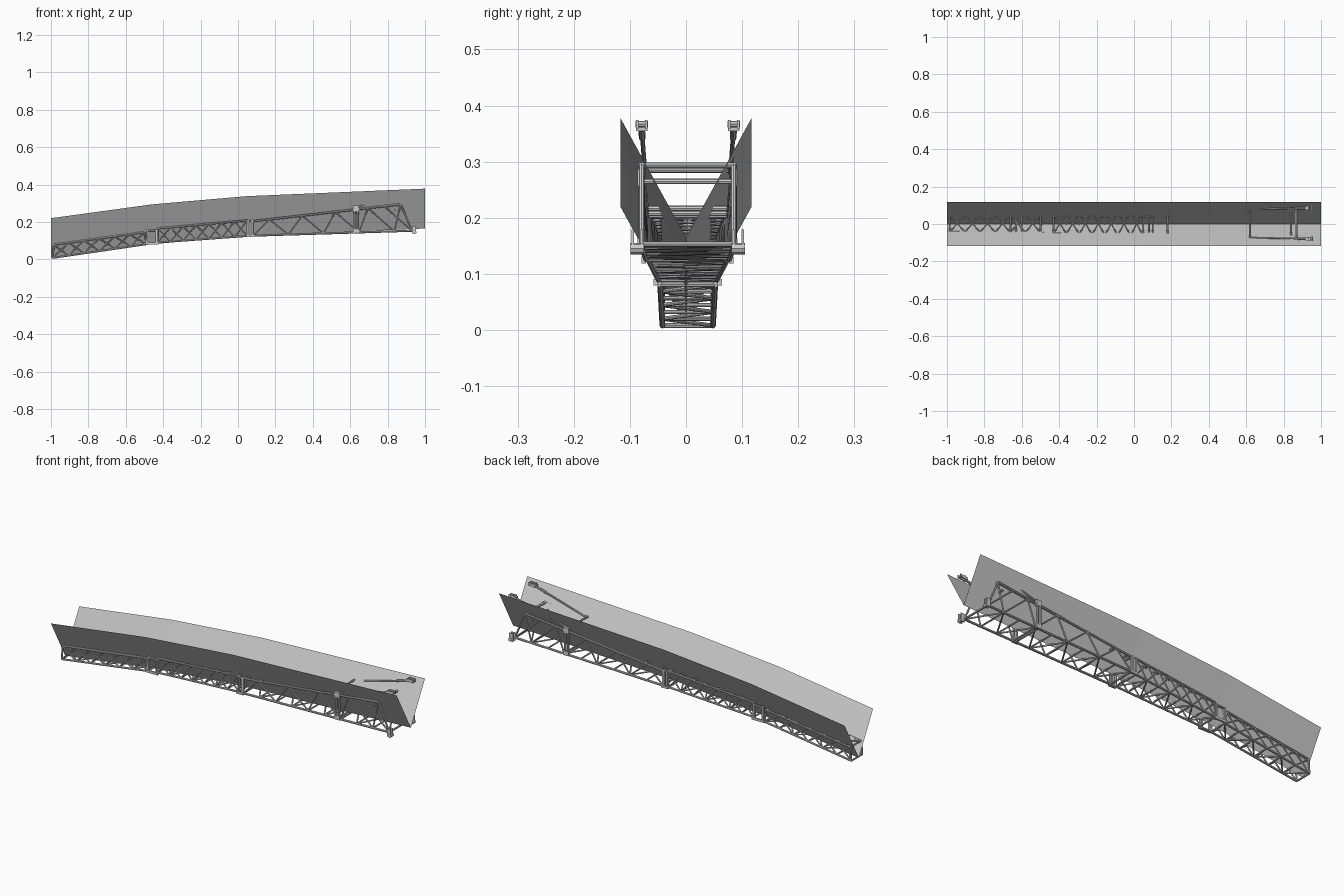
import bpy, bmesh
from mathutils import Vector, Matrix

if "Cube" in bpy.data.objects:
    bpy.data.objects.remove(bpy.data.objects["Cube"])

YC = 0.003  # the lattice sits very slightly off centre


def finish(name, bm, smooth=False):
    me = bpy.data.meshes.new(name)
    bmesh.ops.recalc_face_normals(bm, faces=bm.faces)
    bm.to_mesh(me)
    bm.free()
    ob = bpy.data.objects.new(name, me)
    bpy.context.collection.objects.link(ob)
    if smooth:
        bpy.context.view_layer.objects.active = ob
        ob.select_set(True)
        bpy.ops.object.shade_smooth_by_angle()
        ob.select_set(False)
    return ob


def tube(bm, a, b, r):
    a, b = Vector(a), Vector(b)
    d = b - a
    m = Matrix.Translation((a + b) / 2) @ d.to_track_quat('Z', 'Y').to_matrix().to_4x4()
    bmesh.ops.create_cone(bm, cap_ends=True, segments=8, radius1=r, radius2=r,
                          depth=d.length, matrix=m)


def box(bm, c, s):
    bmesh.ops.create_cube(bm, size=1, matrix=Matrix.Translation(c) @ Matrix.Diagonal((*s, 1)))


def lattice(name, bottom, top, hw, n, cross, r=0.0045, skip_mid=False):
    """bottom/top: (x0, z0, x1, z1) chord lines, hw: half widths at both ends."""
    bm = bmesh.new()

    def p(line, side, t):
        x0, z0, x1, z1 = line
        w = hw[0] + (hw[1] - hw[0]) * t
        return Vector((x0 + (x1 - x0) * t, YC + side * w, z0 + (z1 - z0) * t))

    # four chords
    for line in (bottom, top):
        for s in (-1, 1):
            tube(bm, p(line, s, 0), p(line, s, 1), r * 1.15)
    # end frames
    for t in (0, 1):
        for s in (-1, 1):
            tube(bm, p(bottom, s, t), p(top, s, t), r)
        for line in (bottom, top):
            tube(bm, p(line, -1, t), p(line, 1, t), r)
    # lacing on the sides, underside and top
    for i in range(n):
        t0, t1 = i / n, (i + 1) / n
        for s in (-1, 1):
            if cross or i % 2 == 0 or i == n - 1:
                tube(bm, p(bottom, s, t0), p(top, s, t1), r * 0.8)
            if cross or i % 2 == 1 or i == n - 1:
                tube(bm, p(top, s, t0), p(bottom, s, t1), r * 0.8)
        k = 1 if i % 2 else -1
        tube(bm, p(bottom, -k, t0), p(bottom, k, t1), r * 0.8)
        tube(bm, p(bottom, -1, t1), p(bottom, 1, t1), r * 0.8)
        if cross:
            tube(bm, p(top, -k, t0), p(top, k, t1), r * 0.8)
            tube(bm, p(top, k, t0), p(top, -k, t1), r * 0.8)
    finish(name, bm, True)


# folded V-shaped sheet
prof = [(-1, 0.007), (-0.46, 0.081), (0.05, 0.125), (1, 0.165)]
bm = bmesh.new()
rows = [[bm.verts.new((x, y, z + h)) for y, h in ((-0.117, 0.213), (0, 0), (0.117, 0.213))]
        for x, z in prof]
for a, b in zip(rows, rows[1:]):
    for j in (0, 1):
        bm.faces.new((a[j], a[j + 1], b[j + 1], b[j]))
finish("v_sheet", bm)

# three lattice sections
lattice("tip_lattice", (-0.99, 0.008, -0.49, 0.081), (-0.985, 0.078, -0.5, 0.145),
        (0.045, 0.049), 6, True)
lattice("middle_lattice", (-0.43, 0.09, 0.05, 0.125), (-0.43, 0.165, 0.05, 0.208),
        (0.052, 0.07), 7, True)
lattice("base_lattice", (0.08, 0.127, 0.93, 0.153), (0.08, 0.204, 0.87, 0.294),
        (0.074, 0.082), 9, False, 0.005)

# joints between the sections
bm = bmesh.new()
for xa, xb, zl, zh, w in ((-0.49, -0.43, 0.085, 0.155, 0.052), (0.05, 0.08, 0.125, 0.205, 0.073)):
    for s in (-1, 1):
        y = YC + s * w
        for z in (zl, zh):
            tube(bm, (xa, y, z), (xb, y, z), 0.005)
        for x in (xa + 0.006, xb - 0.006):
            box(bm, (x, y, (zl + zh) / 2), (0.008, 0.012, zh - zl + 0.01))
        box(bm, ((xa + xb) / 2, YC + s * (w + 0.005), zl), (xb - xa + 0.01, 0.008, 0.012))
finish("section_joints", bm)

# cross bars along the top of the boom
bm = bmesh.new()
for x, z, w in ((-0.66, 0.125, 0.048), (-0.63, 0.129, 0.048), (-0.6, 0.132, 0.048),
                (0.1, 0.208, 0.074), (0.18, 0.217, 0.075), (0.62, 0.285, 0.078),
                (0.84, 0.265, 0.082), (0.865, 0.293, 0.082)):
    tube(bm, (x, YC - w, z), (x, YC + w, z), 0.005)
finish("cross_bars", bm, True)

# heavy posts of the base section
bm = bmesh.new()
for s in (-1, 1):
    y = YC + s * 0.082
    for x in (0.623, 0.64):
        tube(bm, (x, y, 0.143), (x, y, 0.285), 0.006)
    box(bm, (0.632, y, 0.272), (0.032, 0.014, 0.03))
    box(bm, (0.632, y, 0.152), (0.032, 0.014, 0.022))
for z in (0.146,):
    tube(bm, (0.632, -0.08, z), (0.632, 0.085, z), 0.006)
finish("base_posts", bm)

# foot lugs at the root of the boom
bm = bmesh.new()
for s in (-1, 1):
    for dy in (-0.008, 0.008):
        box(bm, (0.94, YC + s * 0.09 + dy, 0.158), (0.022, 0.005, 0.042))
    tube(bm, (0.945, YC + s * 0.078, 0.145), (0.945, YC + s * 0.102, 0.145), 0.01)
finish("foot_lugs", bm)

# stay rods with forked ends
bm = bmesh.new()
for s in (-1, 1):
    end = Vector((0.925, YC + s * 0.082, 0.36))
    tube(bm, (0.63, YC + s * 0.076, 0.28), end, 0.004)
    tube(bm, (0.86, YC + s * 0.081, 0.342), end, 0.006)
    box(bm, end + Vector((0.0, 0, 0.002)), (0.014, 0.02, 0.014))
    for dy in (-0.008, 0.008):
        box(bm, end + Vector((0.018, dy, 0.006)), (0.036, 0.005, 0.016))
    tube(bm, end + Vector((0.026, -0.011, 0.007)), end + Vector((0.026, 0.011, 0.007)), 0.006)
finish("stay_rods", bm)
